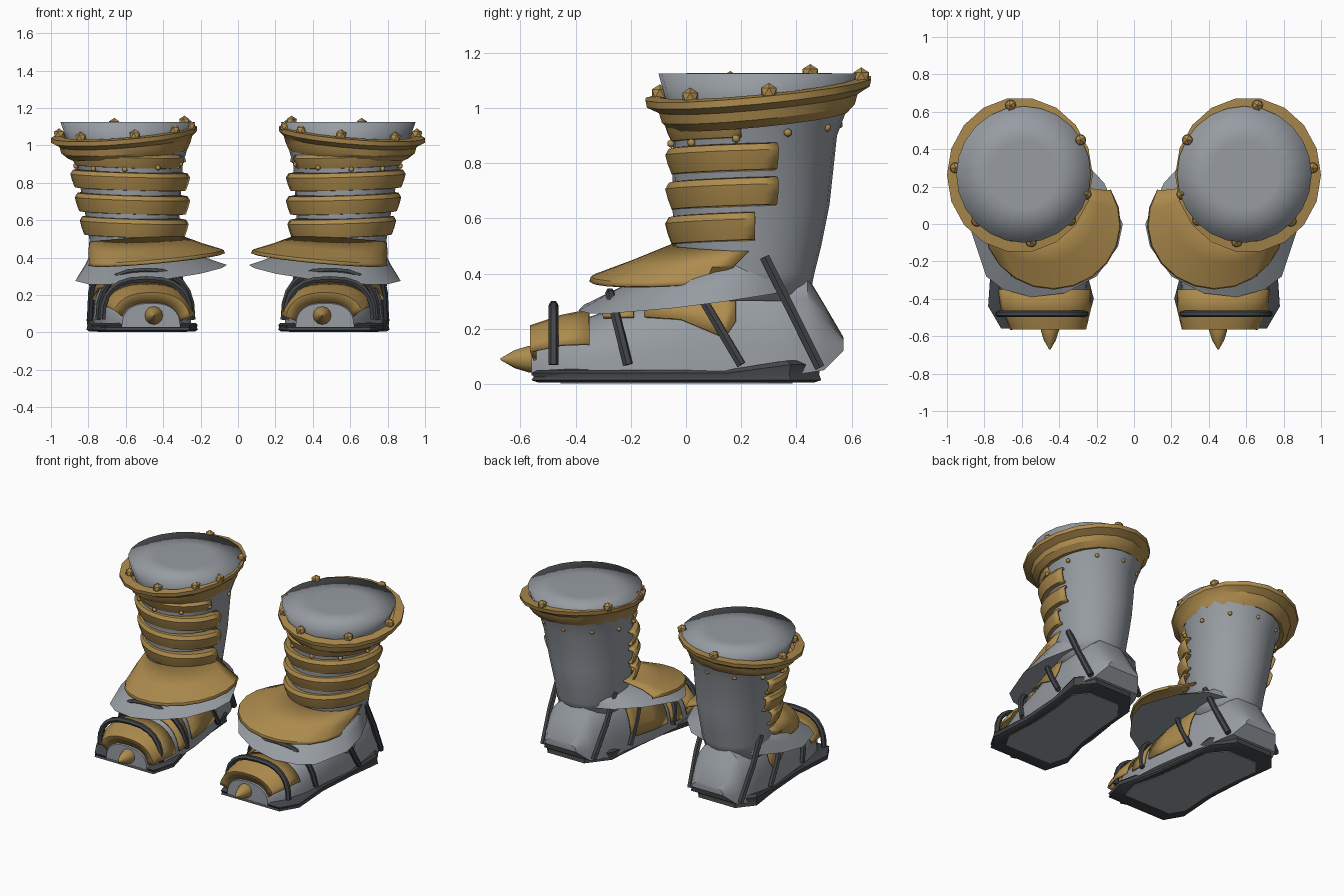
import bpy, bmesh, math
from mathutils import Vector

if "Cube" in bpy.data.objects:
    bpy.data.objects.remove(bpy.data.objects["Cube"])

def material(name, rgb):
    m = bpy.data.materials.new(name)
    m.diffuse_color = (*rgb, 1)
    m.use_nodes = True
    m.node_tree.nodes["Principled BSDF"].inputs["Base Color"].default_value = m.diffuse_color
    return m

GREY = material("steel grey", (0.31, 0.335, 0.365))
GOLD = material("aged gold", (0.42, 0.26, 0.075))
DARK = material("dark rubber", (0.055, 0.06, 0.066))

def finish(ob, mat, angle=35, solid=0):
    """Material, optional thickness, mirrored twin, shading."""
    ob.data.materials.clear()
    ob.data.materials.append(mat)
    if solid:
        s = ob.modifiers.new("thickness", 'SOLIDIFY')
        s.thickness, s.offset = solid, 0
    ob.modifiers.new("pair", 'MIRROR').use_mirror_merge = False
    bpy.ops.object.select_all(action='DESELECT')
    ob.select_set(True)
    bpy.context.view_layer.objects.active = ob
    bpy.ops.object.shade_smooth_by_angle(angle=math.radians(angle))
    return ob

def mesh_object(name, bm, mat, **kw):
    bmesh.ops.recalc_face_normals(bm, faces=bm.faces)
    me = bpy.data.meshes.new(name)
    bm.to_mesh(me)
    bm.free()
    ob = bpy.data.objects.new(name, me)
    bpy.context.collection.objects.link(ob)
    return finish(ob, mat, **kw)

def loft(name, rings, mat, closed=True, caps=False, **kw):
    bm = bmesh.new()
    vs = [[bm.verts.new(p) for p in r] for r in rings]
    n = len(vs[0])
    for a, b in zip(vs, vs[1:]):
        for i in range(n if closed else n - 1):
            j = (i + 1) % n
            bm.faces.new((a[i], a[j], b[j], b[i]))
    if caps:
        bm.faces.new(vs[0])
        bm.faces.new(vs[-1])
    return mesh_object(name, bm, mat, **kw)

def ellipse(cx, cy, rx, ry, z, sx=0, sy=0, a0=0, a1=360, n=24):
    """Ring or arc lying on a plane that leans by sx along x and sy along y."""
    steps = n if a1 - a0 == 360 else n - 1
    pts = []
    for i in range(n):
        a = math.radians(a0 + (a1 - a0) * i / steps)
        x, y = rx * math.cos(a), ry * math.sin(a)
        pts.append((cx + x, cy + y, z + sx * x + sy * y))
    return pts

# Foot: section = (y, centre x, half width, bottom z, top z)
FOOT = [(-0.56, .465, .155, .03, .155), (-0.45, .48, .215, .03, .21), (-0.30, .49, .24, .03, .26),
        (-0.10, .505, .245, .03, .34), (0.10, .53, .24, .03, .42), (0.30, .555, .225, .03, .42),
        (0.44, .565, .20, .04, .39), (0.50, .565, .175, .05, .29), (0.57, .565, .12, .12, .17)]

def foot_point(y, t, off=0.0):
    for a, b in zip(FOOT, FOOT[1:]):
        if y <= b[0] + 1e-6:
            break
    k = max((y - a[0]) / (b[0] - a[0]), 0)
    cx, hw, z0, z1 = [a[i] + (b[i] - a[i]) * k for i in range(1, 5)]
    c, s = math.cos(math.radians(t)), math.sin(math.radians(t))
    x = math.copysign(abs(c) ** 0.8, c)
    return (cx + (hw + off) * x, y, z0 + (z1 - z0 + off) * max(s, 0) ** 0.8)

loft("foot", [[foot_point(f[0], 180 * i / 16) for i in range(17)] for f in FOOT], GREY, caps=True)

def foot_plate(name, spans):
    """Shell over the foot; each span is (y, outer edge angle, inner edge angle, offset)."""
    rings = [[foot_point(y, o + (180 - n - o) * i / 14, off) for i in range(15)]
             for y, o, n, off in spans]
    loft(name, rings, GOLD, closed=False, solid=0.012)

foot_plate("toe_cap", [(-0.545, 20, 10, -.004), (-0.56, 24, 12, .055), (-0.45, 26, 12, .035),
                       (-0.35, 24, 10, .022)])
foot_plate("instep_strip", [(-0.30, 58, 8, .012), (-0.19, 44, 8, .012)])
foot_plate("instep_plate", [(-0.15, 40, 10, .014), (-0.02, 30, 8, .014),
                            (0.14, 15, 8, .014), (0.18, 24, 12, .014)])

# Toe spike
loft("toe_spike", [[(.45 + r * math.cos(a * math.pi / 6), y, .09 + r * math.sin(a * math.pi / 6))
                    for a in range(12)]
                   for y, r in ((-0.54, .05), (-0.57, .048), (-0.62, .033), (-0.672, .003))],
     GOLD, caps=True)

# Sole slab, thicker under the heel, with a grey underside panel
OUTLINE = [(.26, -.56), (.71, -.56), (.78, -.44), (.76, -.15), (.78, .15), (.81, .38), (.72, .49),
           (.44, .49), (.33, .35), (.31, .1), (.28, -.15), (.215, -.40)]

def sole_ring(k, z, heel=0):
    return [(.51 + (x - .51) * k, -.035 + (y + .035) * k,
             z + heel * min(max((y - .2) / .18, 0), 1)) for x, y in OUTLINE]

loft("sole", [sole_ring(.95, .005), sole_ring(1, .014), sole_ring(.985, .026, .01),
              sole_ring(1, .04, .03), sole_ring(.96, .05, .035)], DARK, caps=True)
loft("sole_panel", [sole_ring(.8, .001), sole_ring(.8, .008)], GREY, caps=True)

# Dark hoops over the foot and bars beside the heel
def tube(name, pts, r=0.018):
    cu = bpy.data.curves.new(name, 'CURVE')
    cu.dimensions = '3D'
    cu.bevel_depth, cu.bevel_resolution, cu.use_fill_caps = r, 1, True
    sp = cu.splines.new('POLY')
    sp.points.add(len(pts) - 1)
    for p, q in zip(sp.points, pts):
        p.co = (*q, 1)
    ob = bpy.data.objects.new(name, cu)
    bpy.context.collection.objects.link(ob)
    bpy.ops.object.select_all(action='DESELECT')
    ob.select_set(True)
    bpy.context.view_layer.objects.active = ob
    bpy.ops.object.convert(target='MESH')
    finish(bpy.context.object, DARK)

for name, cx, hw, ytop, ztop, ybot in (("toe_hoop", .49, .235, -.48, .285, -.48),
                                       ("middle_hoop", .495, .25, -.275, .33, -.21),
                                       ("instep_hoop", .54, .25, -.045, .485, .20)):
    pts = []
    for i in range(13):
        a = math.pi * i / 12
        s = max(math.sin(a), 0) ** 0.8
        c = math.cos(a)
        pts.append((cx + hw * math.copysign(abs(c) ** .75, c), ybot + (ytop - ybot) * s,
                    .07 + (ztop - .07) * s))
    tube(name, pts)
for side, k in (("inner", -1), ("outer", 1)):
    tube(side + "_heel_bar", [(.562 + k * .215, .285, .46), (.562 + k * .215, .38, .27),
                              (.565 + k * .195, .485, .06)], .02)

# Leg shaft with its closed top
loft("shaft", [ellipse(*r) for r in ((.565, .22, .20, .225, .30), (.56, .225, .225, .24, .40),
     (.56, .225, .235, .265, .50), (.565, .235, .255, .285, .65), (.58, .25, .285, .297, .90),
     (.585, .26, .32, .325, 1.0), (.59, .265, .36, .365, 1.125), (.59, .265, .18, .183, 1.126),
     (.59, .265, .01, .01, 1.126))], GREY, caps=True, angle=150)

# Leaning rim collar
SX, SY = -0.08, 0.096
loft("rim_collar", [ellipse(.60 + dx, .262, rx, ry, 1.07 + dz, SX, SY, n=18) for dx, rx, ry, dz in
     ((-.015, .28, .30, -.11), (-.01, .32, .325, -.115), (0, .345, .355, -.085), (0, .355, .365, -.05),
      (.01, .39, .41, -.025), (.01, .39, .415, 0), (0, .345, .36, .005))], GOLD, angle=30)

# Faceted studs on the rim and small rivets below it
def balls(name, spots, radius, angle):
    bm = bmesh.new()
    for p in spots:
        new = bmesh.ops.create_icosphere(bm, subdivisions=1, radius=radius)["verts"]
        bmesh.ops.translate(bm, verts=new, vec=Vector(p))
    mesh_object(name, bm, GOLD, angle=angle)

balls("rim_studs", [(x, y, 1.082 + SX * (x - .61) + SY * (y - .262)) for x, y in
      ((.66, .635), (.285, .45), (.255, .16), (.34, .02), (.55, -.095), (.84, .015), (.955, .30))],
      .033, 10)
balls("rivets", ellipse(.58, .25, .295, .305, .905, -.03, .11, a0=-85, a1=275, n=10), .016, 60)

# Curved shin bands wrapped round the front, reaching further back on the outer side
for i, (z, h, rx, inner, outer) in enumerate(((.565, .095, .285, 75, 92), (.69, .095, .30, 80, 108),
                                              (.815, .09, .312, 80, 108), (.925, .07, .30, 70, 82))):
    cx = .55 + .012 * i
    loft(f"shin_band_{i + 1}", [ellipse(cx, .24, rx + o, .305 + o, z + h * k, .03, .03,
                                        -90 - inner, -90 + outer, 19)
         for o, k in ((-.04, -.5), (-.016, -.47), (-.004, -.1), (.005, .25), (-.006, .45), (-.04, .5))],
         GOLD, closed=False, solid=0.012)

# Wide ankle skirt, closed below, with a gold guard on top
BRIM = [(.06, .0), (.085, -.12), (.20, -.28), (.37, -.37), (.55, -.39), (.70, -.35), (.79, -.28),
        (.87, -.04), (.845, .14), (.77, .32), (.65, .42), (.47, .42), (.30, .37), (.16, .22)]
edge = [(x, y, .322 - .10 * (x - .465) + .117 * (y - .015)) for x, y in BRIM]
top = []
for x, y in BRIM:
    a = math.atan2((y - .19) / .28, (x - .555) / .25)
    top.append((.56 + .215 * math.cos(a), .215 + .24 * math.sin(a), .45))
middle = [tuple(Vector(p).lerp(Vector(q), .4) + Vector((0, 0, .005))) for p, q in zip(edge, top)]
loft("ankle_skirt", [edge, middle, top], GREY, caps=True, angle=70)
loft("ankle_guard", [ellipse(.435, .0, .36, .345, .39, -.09, .06, -212, 30, 15),
                     ellipse(.435, .0, .355, .34, .405, -.09, .06, -212, 30, 15),
                     ellipse(.495, .10, .30, .305, .448, -.08, .04, -196, 14, 15),
                     ellipse(.555, .21, .235, .26, .50, -.08, 0, -184, 4, 15)],
     GOLD, closed=False, solid=0.012)
